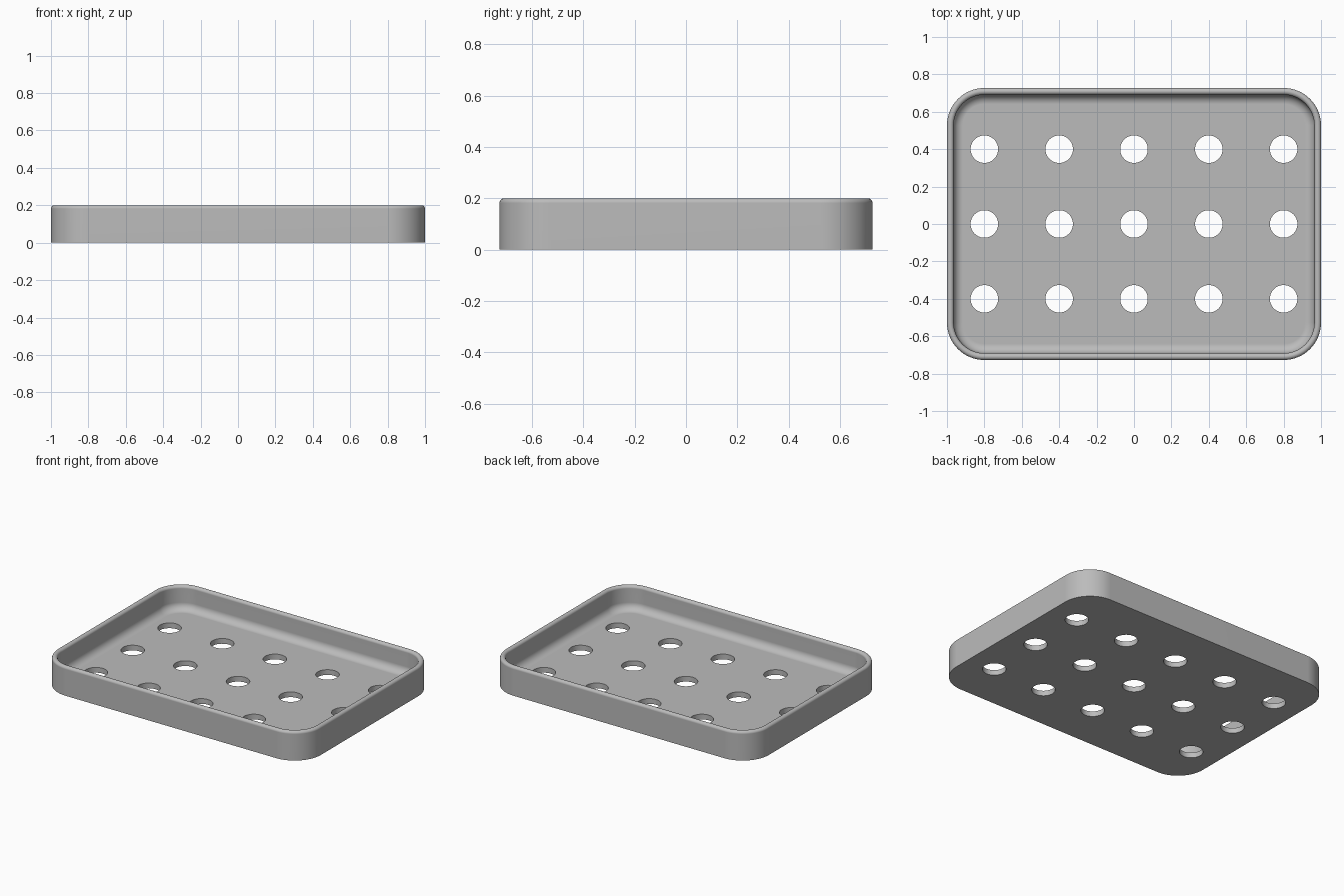
import bpy, bmesh
from math import cos, sin, pi
from mathutils import Matrix

cube = bpy.data.objects.get("Cube")
if cube:
    bpy.data.objects.remove(cube)

HALF_X, HALF_Y, HEIGHT = 1.0, 0.727, 0.2
CORNER, WALL, FLOOR, FILLET = 0.2, 0.036, 0.036, 0.05
HOLE, PITCH = 0.0735, 0.4
CORNER_STEPS, ARC_STEPS = 16, 8

grey = bpy.data.materials.new("plain grey")
grey.use_nodes = True
colour = (0.5, 0.5, 0.5, 1)
grey.diffuse_color = colour
grey.node_tree.nodes["Principled BSDF"].inputs["Base Color"].default_value = colour


def finish(bm, name):
    bmesh.ops.recalc_face_normals(bm, faces=bm.faces)
    mesh = bpy.data.meshes.new(name)
    bm.to_mesh(mesh)
    bm.free()
    obj = bpy.data.objects.new(name, mesh)
    bpy.context.collection.objects.link(obj)
    mesh.materials.append(grey)
    return obj


def rounded_ring(bm, inset, z):
    """Rounded rectangle of vertices, moved inward by inset."""
    radius = CORNER - inset
    ring = []
    for quarter, (sx, sy) in enumerate(((1, 1), (-1, 1), (-1, -1), (1, -1))):
        for i in range(CORNER_STEPS + 1):
            a = (quarter + i / CORNER_STEPS) * pi / 2
            ring.append(bm.verts.new((sx * (HALF_X - CORNER) + radius * cos(a),
                                      sy * (HALF_Y - CORNER) + radius * sin(a), z)))
    return ring


# Wall section: outer foot, rounded rim, then the fillet down to the floor
rim = WALL / 2
section = [(0, 0)]
for i in range(2 * ARC_STEPS + 1):
    a = pi * i / (2 * ARC_STEPS)
    section.append((rim - rim * cos(a), HEIGHT - rim + rim * sin(a)))
for i in range(ARC_STEPS + 1):
    a = pi / 2 * i / ARC_STEPS
    section.append((WALL + FILLET - FILLET * cos(a), FLOOR + FILLET - FILLET * sin(a)))

# Tray body
bm = bmesh.new()
rings = [rounded_ring(bm, inset, z) for inset, z in section]
for low, high in zip(rings, rings[1:]):
    for i in range(len(low)):
        j = (i + 1) % len(low)
        bm.faces.new((low[i], low[j], high[j], high[i]))
bm.faces.new(rings[0][::-1])
bm.faces.new(rings[-1])
tray = finish(bm, "tray")

# Drain hole cutters in a five by three grid
bm = bmesh.new()
for col in range(-2, 3):
    for row in range(-1, 2):
        bmesh.ops.create_cone(bm, cap_ends=True, segments=48, radius1=HOLE, radius2=HOLE,
                              depth=0.3, matrix=Matrix.Translation((col * PITCH, row * PITCH, 0)))
cutters = finish(bm, "drain_hole_cutters")
cutters.hide_render = True

cut = tray.modifiers.new("drain holes", "BOOLEAN")
cut.operation = "DIFFERENCE"
cut.solver = "EXACT"
cut.object = cutters

# Apply the holes, then smooth the curved surfaces
bpy.ops.object.select_all(action="DESELECT")
tray.select_set(True)
bpy.context.view_layer.objects.active = tray
bpy.ops.object.modifier_apply(modifier=cut.name)
bpy.data.objects.remove(cutters)
bpy.ops.object.shade_smooth_by_angle(angle=pi / 6)
weighted = tray.modifiers.new("even shading", "WEIGHTED_NORMAL")
weighted.keep_sharp = True
